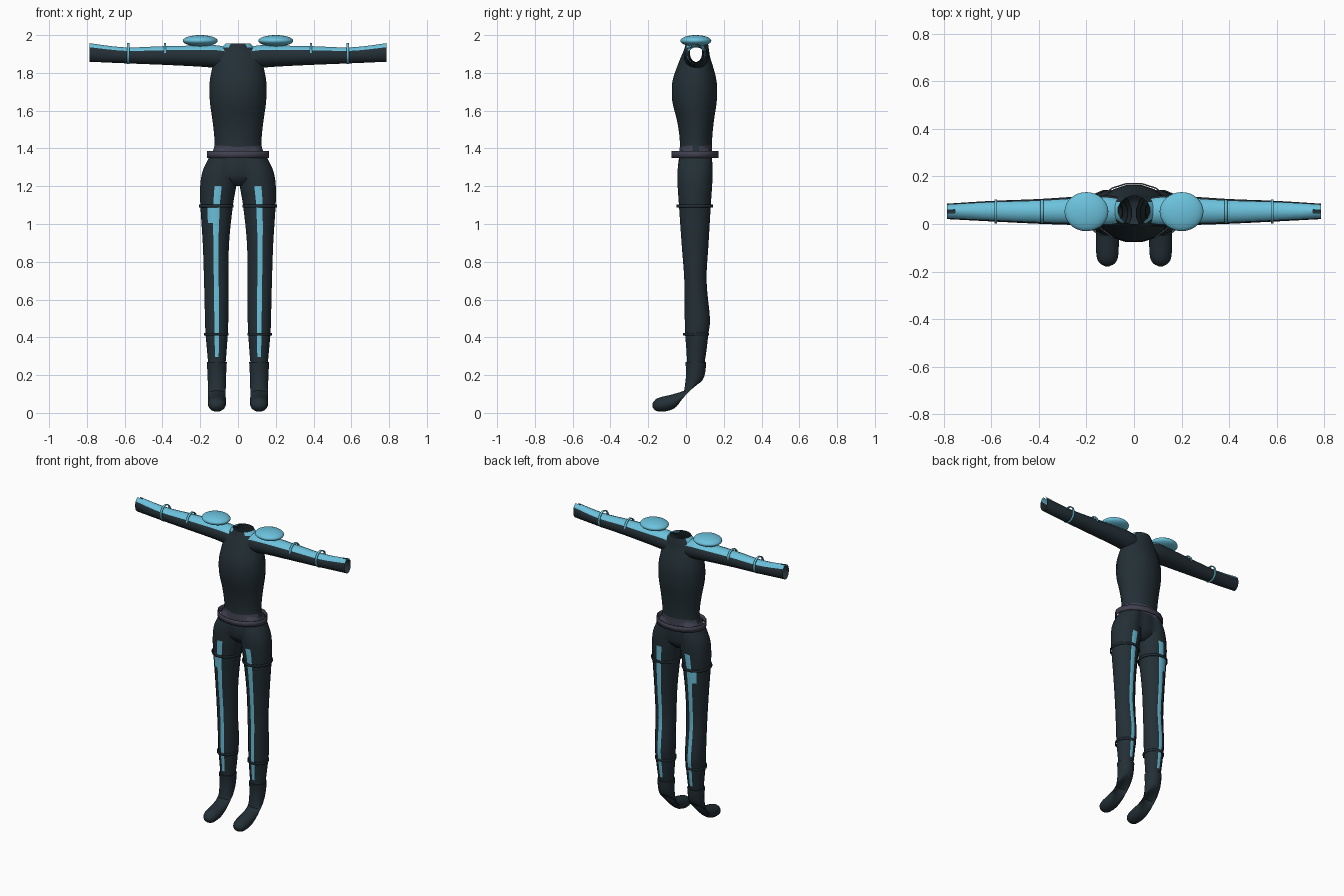
import bpy, bmesh, math
from mathutils import Vector

if "Cube" in bpy.data.objects:
    bpy.data.objects.remove(bpy.data.objects["Cube"])


def material(name, rgb):
    m = bpy.data.materials.new(name)
    m.use_nodes = True
    m.diffuse_color = (*rgb, 1)
    m.node_tree.nodes["Principled BSDF"].inputs["Base Color"].default_value = (*rgb, 1)
    return m


SUIT = material("dark suit", (0.017, 0.029, 0.037))
TEAL = material("light teal", (0.15, 0.54, 0.72))
BELT = material("belt grey", (0.052, 0.052, 0.08))
SIDES = 16


def smooth(obj, angle=40):
    bpy.ops.object.select_all(action="DESELECT")
    obj.select_set(True)
    bpy.context.view_layer.objects.active = obj
    bpy.ops.object.shade_smooth_by_angle(angle=math.radians(angle))


def spline(rows, steps):
    """Catmull-Rom resampling of profile rows."""
    out = []
    for k in range(len(rows) - 1):
        quad = [rows[max(k - 1, 0)], rows[k], rows[k + 1], rows[min(k + 2, len(rows) - 1)]]
        for s in range(steps):
            t = s / steps
            out.append([b + 0.5 * t * (c - a + t * (2 * a - 5 * b + 4 * c - d + t * (3 * (b - c) + d - a)))
                        for a, b, c, d in zip(*quad)])
    return out + [list(rows[-1])]


def loft(name, rings, mats, caps=True):
    """Skin over rings given as (centre, u, v)."""
    bm = bmesh.new()
    loops = []
    for c, u, v in rings:
        angles = [(i + 0.5) * math.tau / SIDES for i in range(SIDES)]
        loops.append([bm.verts.new(Vector(c) + Vector(u) * math.cos(a) + Vector(v) * math.sin(a))
                      for a in angles])
    for low, high in zip(loops, loops[1:]):
        for i in range(SIDES):
            k = (i + 1) % SIDES
            bm.faces.new((low[i], low[k], high[k], high[i]))
    if caps:
        bm.faces.new(loops[0])
        bm.faces.new(loops[-1])
    bmesh.ops.recalc_face_normals(bm, faces=bm.faces)
    mesh = bpy.data.meshes.new(name)
    bm.to_mesh(mesh)
    bm.free()
    for m in mats:
        mesh.materials.append(m)
    obj = bpy.data.objects.new(name, mesh)
    bpy.context.collection.objects.link(obj)
    return obj


def upright(rows, cx=0):
    return [((x + cx, y, z), (a, 0, 0), (0, b, 0)) for z, x, y, a, b in rows]


def sideways(rows, s):
    return [((s * x, y, z), (0, a, 0), (0, 0, b)) for x, y, z, a, b in rows]


def band(name, rings, mat):
    obj = loft(name, rings, [mat], caps=False)
    mod = obj.modifiers.new("thickness", "SOLIDIFY")
    mod.thickness = 0.006
    smooth(obj)
    return obj


ALL = [SUIT, TEAL, BELT]

# Torso and pelvis: z, x, y, half width, half depth
torso = loft("body_suit", upright(spline([
    (1.37, 0, .052, .128, .088), (1.45, 0, .0525, .127, .0875), (1.55, 0, .05, .138, .1),
    (1.65, 0, .045, .152, .12), (1.75, 0, .045, .153, .12), (1.83, 0, .048, .138, .098),
    (1.88, 0, .05, .122, .08), (1.92, 0, .055, .1, .068), (1.955, 0, .058, .068, .06)], 3)), ALL)
pelvis = loft("pelvis", upright(spline([
    (1.2, 0, .048, .04, .045), (1.24, 0, .048, .12, .084), (1.3, 0, .048, .165, .092),
    (1.36, 0, .051, .143, .089), (1.42, 0, .0523, .125, .086)], 3)), ALL)
parts = [pelvis]

LEG = spline([(.24, .112, .05, .045, .045), (.32, .112, .055, .052, .053), (.42, .113, .057, .06, .063),
              (.5, .113, .06, .063, .068), (.7, .115, .05, .066, .06), (.9, .117, .048, .071, .073),
              (1.1, .113, .047, .088, .086), (1.2, .105, .047, .097, .093), (1.28, .097, .048, .092, .095),
              (1.36, .08, .052, .07, .085), (1.4, .07, .052, .05, .07)], 4)
ARM = spline([(.02, .055, 1.875, .045, .045), (.1, .055, 1.885, .066, .061), (.2, .056, 1.889, .063, .057),
              (.4, .053, 1.892, .053, .05), (.6, .054, 1.893, .044, .043), (.785, .053, 1.908, .033, .05)], 4)

for s in (1, -1):
    leg = loft("leg", upright([(z, s * x, y, a, b) for z, x, y, a, b in LEG]), ALL)
    # Stripes down the front and back columns, flared at one thigh
    for p in leg.data.polygons[:-2]:
        column, z = p.index % SIDES, p.center.z
        stripe = column in (3, 11) and .3 < z < 1.2
        flare = s < 0 and column in (4, 10) and .98 < z < 1.08
        p.material_index = int(stripe or flare)
    parts += [leg, loft("arm", sideways(ARM, s), ALL)]

# Weld everything into one skin
for part in parts:
    mod = torso.modifiers.new("weld", "BOOLEAN")
    mod.operation, mod.solver, mod.object = "UNION", "EXACT", part
evaluated = torso.evaluated_get(bpy.context.evaluated_depsgraph_get())
skin = bpy.data.meshes.new_from_object(evaluated)
torso.modifiers.clear()
torso.data = skin
for part in parts:
    bpy.data.objects.remove(part)

# Open the neck and cuffs, colour shoulders, sleeve tops and waist
bm = bmesh.new()
bm.from_mesh(skin)
bm.normal_update()
openings = []
for f in bm.faces:
    c, n = f.calc_center_median(), f.normal
    if (abs(c.x) > .78 and abs(n.x) > .99) or (c.z > 1.954 and n.z > .99):
        openings.append(f)
    elif c.z > 1.9 and n.z > .5:
        f.material_index = 1
    elif 1.355 < c.z < 1.412 and abs(n.x) < .9:
        f.material_index = 2
bmesh.ops.delete(bm, geom=openings, context="FACES")
bm.to_mesh(skin)
bm.free()
smooth(torso, 50)

# Loose belt
band("belt", upright([(1.35, 0, .048, .167, .127), (1.386, 0, .048, .167, .127)]), BELT)

for s, side in ((1, "left"), (-1, "right")):
    # Boot: y, z, half width, half thickness, tilt of the section
    path = spline([(.052, .27, .054, .056, 0), (.05, .2, .05, .052, .15), (.03, .13, .048, .054, .6),
                   (-.03, .075, .048, .05, 1.1), (-.09, .053, .049, .046, 1.3),
                   (-.14, .045, .045, .039, 1.45), (-.165, .043, .032, .027, 1.5),
                   (-.178, .042, .008, .008, 1.5)], 3)
    boot = loft(side + "_boot", [((s * .112, y, z), (a, 0, 0), (0, b * math.cos(t), b * math.sin(t)))
                                 for y, z, a, b, t in path], [SUIT])
    smooth(boot, 50)

    # Leg bands
    for name, z, y, a, b in (("thigh", 1.088, .046, .093, .098), ("shin", .41, .053, .066, .069)):
        band(f"{side}_{name}_band", upright([(h, s * .114, y, a, b) for h in (z, z + .014)]), SUIT)

    # Sleeve hoops
    for name, x in (("upper", .38), ("lower", .575)):
        band(f"{side}_{name}_sleeve_hoop",
             sideways([(w, .053, 1.903, .052, .056) for w in (x, x + .012)], s), TEAL)

    # Shoulder pad
    bpy.ops.mesh.primitive_uv_sphere_add(segments=32, ring_count=16, location=(s * .2, .052, 1.97))
    pad = bpy.context.object
    pad.name = side + "_shoulder_pad"
    pad.scale = (.092, .082, .03)
    pad.data.materials.append(TEAL)
    smooth(pad, 60)
